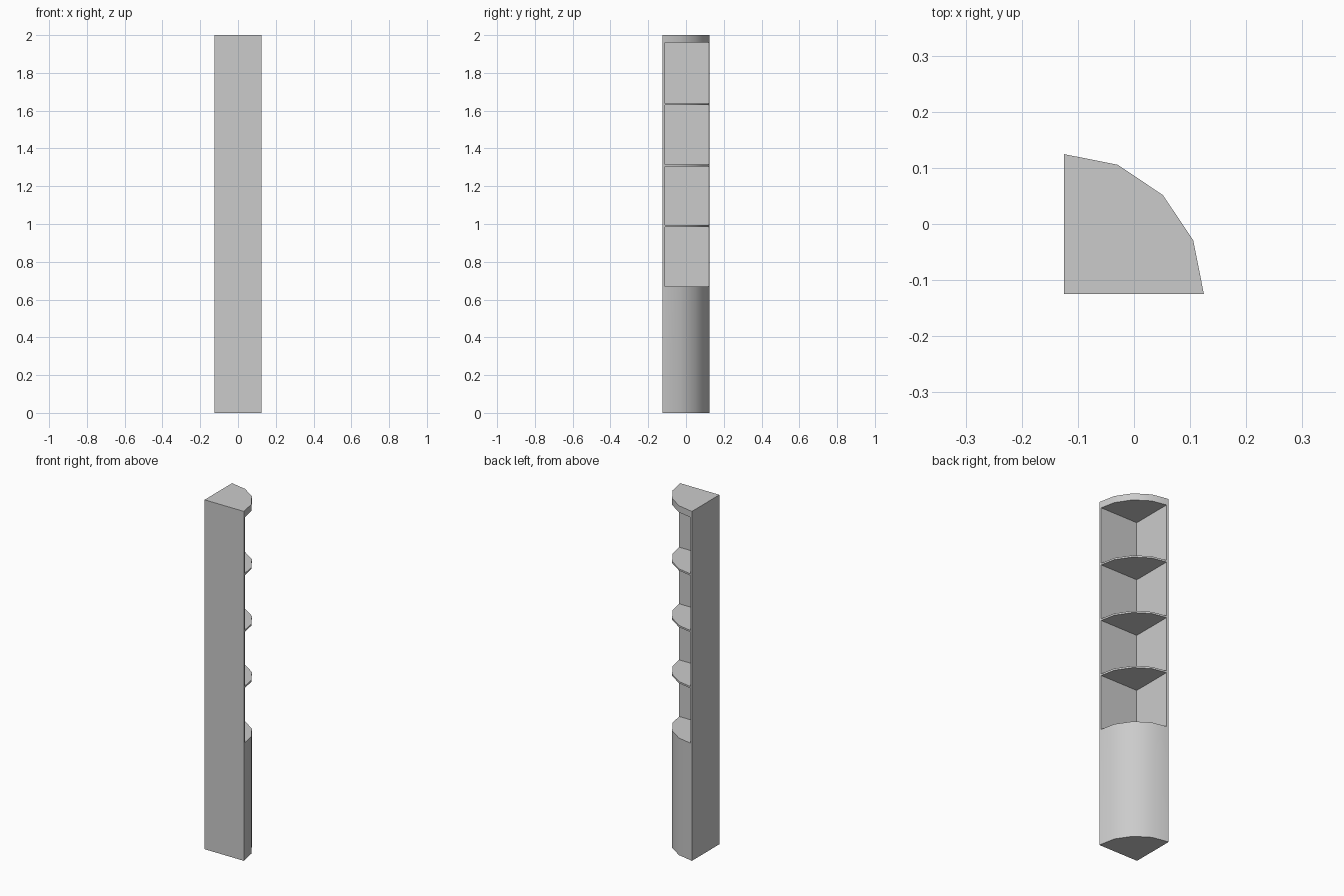
import bpy, bmesh, math

if "Cube" in bpy.data.objects:
    bpy.data.objects.remove(bpy.data.objects["Cube"])

R, C = 0.249, -0.1245          # quarter-round radius, corner position
WALL = 0.012                   # side panel thickness


def prism(name, pts, z0, z1):
    """Extrude a plan outline from z0 to z1."""
    bm = bmesh.new()
    face = bm.faces.new([bm.verts.new((x, y, z0)) for x, y in pts])
    ext = bmesh.ops.extrude_face_region(bm, geom=[face])
    verts = [g for g in ext["geom"] if isinstance(g, bmesh.types.BMVert)]
    bmesh.ops.translate(bm, verts=verts, vec=(0, 0, z1 - z0))
    bmesh.ops.recalc_face_normals(bm, faces=bm.faces)
    me = bpy.data.meshes.new(name)
    bm.to_mesh(me)
    bm.free()
    ob = bpy.data.objects.new(name, me)
    bpy.context.collection.objects.link(ob)
    return ob


# Solid quarter-round corner cabinet with a four-segment front
arc = [(C + R * math.cos(math.radians(a)), C + R * math.sin(math.radians(a)))
       for a in (0, 22.5, 45, 67.5, 90)]
cabinet = prism("corner_shelf_cabinet", [(C, C)] + arc, 0, 2)
bpy.context.view_layer.objects.active = cabinet
cabinet.select_set(True)

# Open compartments, leaving thin shelves and side panels
lo, hi = C + WALL, 0.3
for z0, z1 in ((0.67, 0.984), (0.994, 1.305), (1.315, 1.629), (1.639, 1.962)):
    cutter = prism("compartment_cutter",
                   [(lo, lo), (hi, lo), (hi, hi), (lo, hi)], z0, z1)
    cutter.hide_render = True
    mod = cabinet.modifiers.new("compartment", "BOOLEAN")
    mod.operation = "DIFFERENCE"
    mod.solver = "EXACT"
    mod.object = cutter
    bpy.ops.object.modifier_apply(modifier=mod.name)
    bpy.data.objects.remove(cutter, do_unlink=True)

# Smooth curved front, crisp panel edges
bpy.ops.object.shade_smooth_by_angle(angle=math.radians(30))
